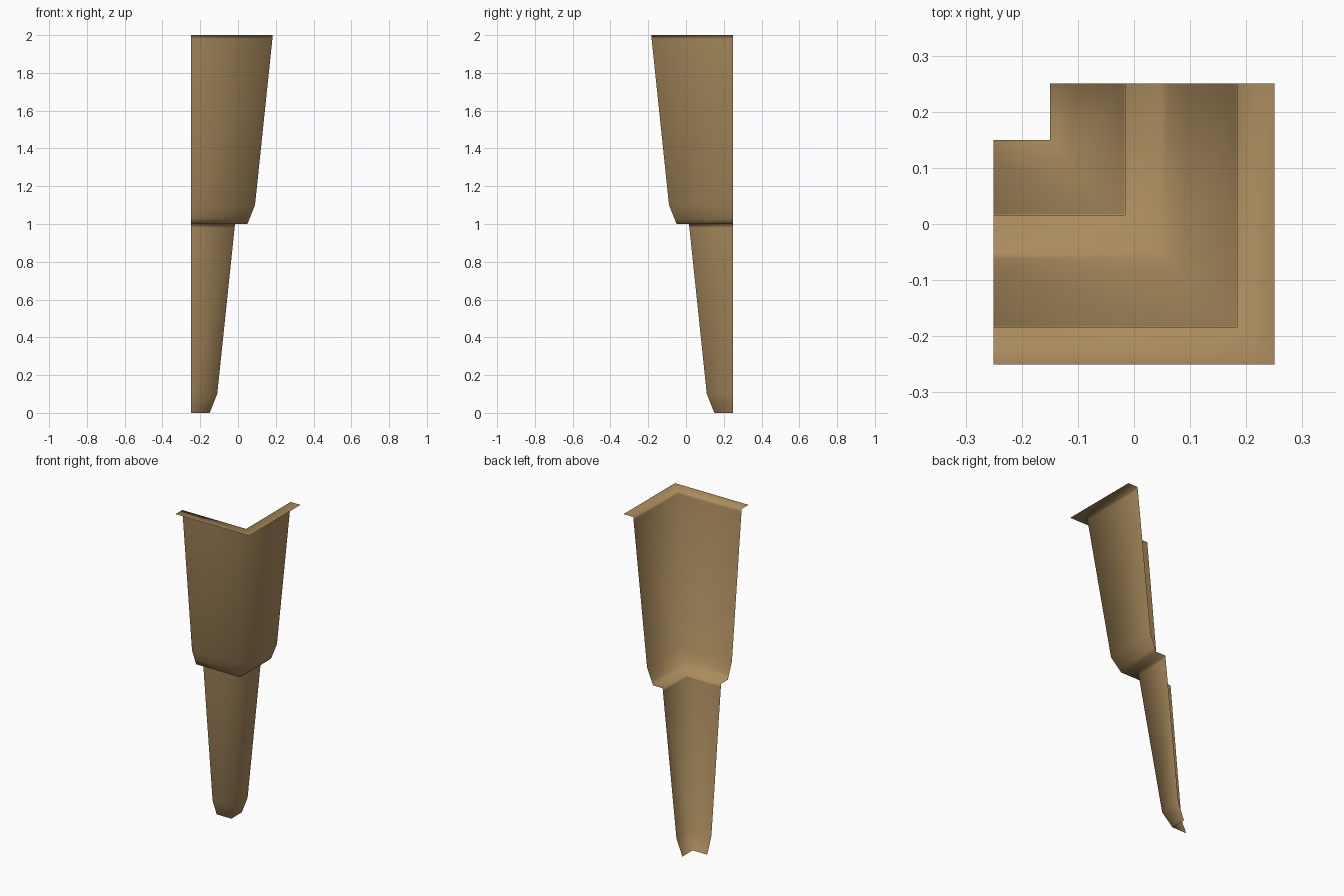
import bpy
import bmesh

cube = bpy.data.objects.get("Cube")
if cube:
    bpy.data.objects.remove(cube, do_unlink=True)

HALF = 0.25   # half of the square footprint
STEP = 0.2    # how far the upper tier stands out from the lower one

# One tier as (corner offset, height): chamfered foot, sloping wall, flat lip
TIER = [(-0.15, 0.0), (-0.138, 0.03), (-0.11, 0.1), (-0.018, 0.98),
        (-0.016, 1.0), (0.05, 1.0)]

# Stack two tiers; the lower lip is the start of the upper foot
profile = TIER + [(d + STEP, z + 1.0) for d, z in TIER[1:]]

material = bpy.data.materials.new("tan earth")
material.use_nodes = True
colour = (0.40, 0.26, 0.11, 1.0)
material.diffuse_color = colour
shader = next(n for n in material.node_tree.nodes if n.type == 'BSDF_PRINCIPLED')
shader.inputs["Base Color"].default_value = colour
shader.inputs["Roughness"].default_value = 0.9

# Sweep the profile around the L-shaped corner as a thin open sheet
bm = bmesh.new()
rows = []
for d, z in profile:
    path = [(-HALF, -d), (d, -d), (d, HALF)]
    rows.append([bm.verts.new((x, y, z)) for x, y in path])

for low, high in zip(rows, rows[1:]):
    for i in range(2):
        face = bm.faces.new((low[i], high[i], high[i + 1], low[i + 1]))
        face.smooth = True

mesh = bpy.data.meshes.new("cliff_corner")
bm.to_mesh(mesh)
bm.free()
mesh.materials.append(material)

cliff = bpy.data.objects.new("cliff_corner", mesh)
bpy.context.collection.objects.link(cliff)
